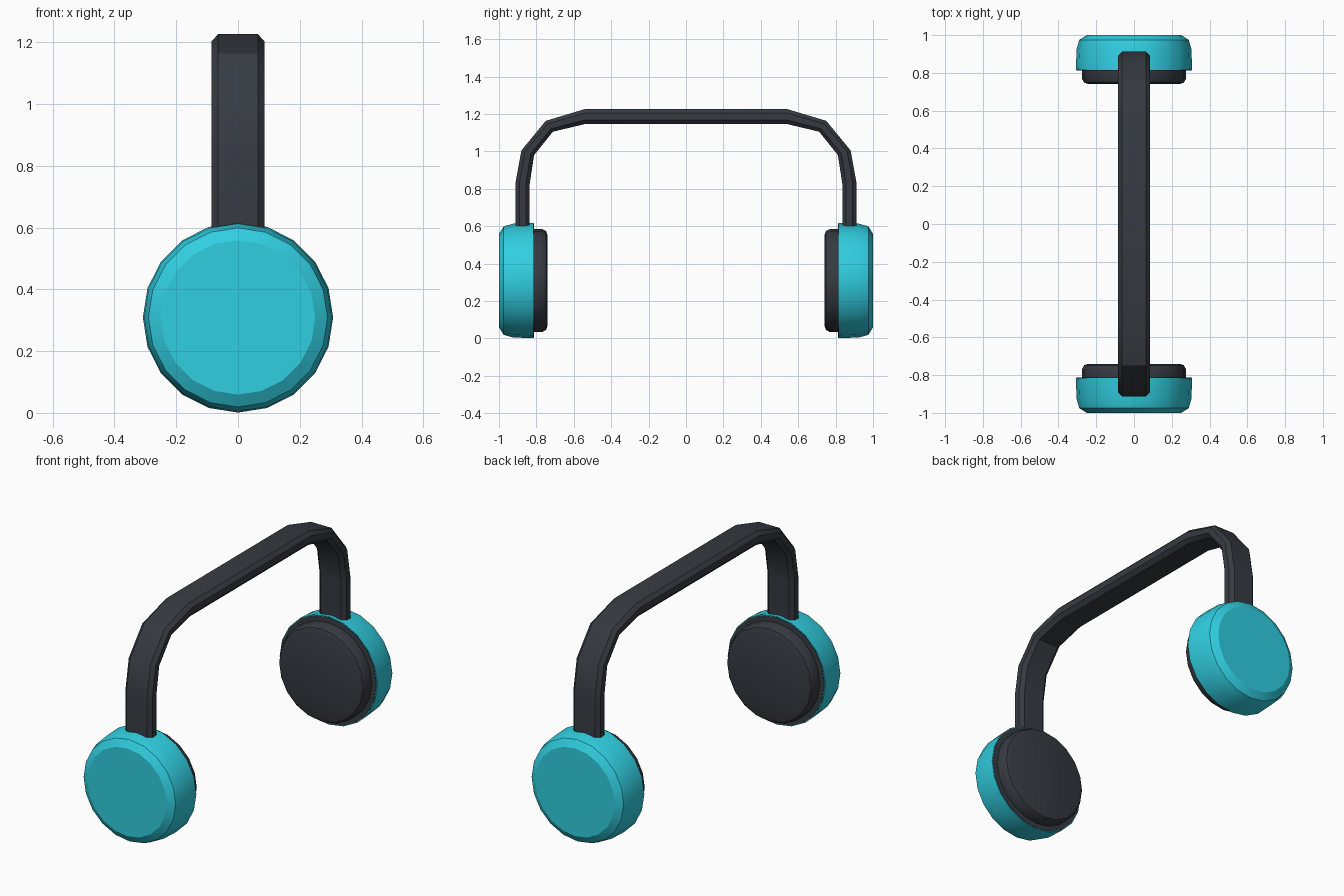
import bpy, bmesh, math

if "Cube" in bpy.data.objects:
    bpy.data.objects.remove(bpy.data.objects["Cube"])


def material(name, rgb):
    m = bpy.data.materials.new(name)
    m.diffuse_color = (*rgb, 1)
    m.use_nodes = True
    m.node_tree.nodes["Principled BSDF"].inputs["Base Color"].default_value = m.diffuse_color
    return m


teal = material("teal", (0.03, 0.62, 0.75))
charcoal = material("charcoal", (0.037, 0.044, 0.054))


def finish(name, bm, mat):
    bmesh.ops.recalc_face_normals(bm, faces=bm.faces[:])
    me = bpy.data.meshes.new(name)
    bm.to_mesh(me)
    bm.free()
    me.materials.append(mat)
    ob = bpy.data.objects.new(name, me)
    bpy.context.collection.objects.link(ob)
    bpy.ops.object.select_all(action='DESELECT')
    ob.select_set(True)
    bpy.context.view_layer.objects.active = ob
    bpy.ops.object.shade_smooth_by_angle(angle=math.radians(32))
    return ob


def loft(name, rings, mat):
    """Skin closed rings of points and cap both ends."""
    bm = bmesh.new()
    vs = [[bm.verts.new(p) for p in ring] for ring in rings]
    n = len(vs[0])
    for a, b in zip(vs, vs[1:]):
        for i in range(n):
            j = (i + 1) % n
            bm.faces.new((a[i], a[j], b[j], b[i]))
    bm.faces.new(vs[0])
    bm.faces.new(vs[-1])
    return finish(name, bm, mat)


def disc(name, profile, side, mat, n=20, zc=0.309):
    """Turn an (r, y) profile around the ear axis."""
    rings = [[(r * math.sin(2 * math.pi * i / n), side * y,
               zc + r * math.cos(2 * math.pi * i / n)) for i in range(n)]
             for r, y in profile]
    return loft(name, rings, mat)


# Ear cups and cushions
cup = [(0.25, 1.0), (0.29, 0.975), (0.304, 0.925), (0.308, 0.815)]
pad = [(0.304, 0.84), (0.304, 0.813), (0.275, 0.812), (0.275, 0.768),
       (0.264, 0.748), (0.24, 0.74)]
for label, side in (("front", -1), ("back", 1)):
    disc(label + "_ear_cup", cup, side, teal)
    disc(label + "_ear_cushion", pad, side, charcoal)

# Headband: outer and inner (y, z) outline, mirrored over the top
outer = [(0.912, 0.52), (0.912, 0.83), (0.88, 1.005), (0.75, 1.163), (0.54, 1.226)]
inner = [(0.836, 0.52), (0.836, 0.825), (0.812, 0.98), (0.712, 1.105), (0.54, 1.146)]
pairs = list(zip(outer, inner))
pairs = pairs + [((-o[0], o[1]), (-i[0], i[1])) for o, i in reversed(pairs)]
# chamfered cross-section: (x, fraction from outer to inner)
section = [(-0.064, 0), (0.064, 0), (0.085, 0.27), (0.085, 0.73),
           (0.064, 1), (-0.064, 1), (-0.085, 0.73), (-0.085, 0.27)]
loft("headband",
     [[(x, o[0] + (i[0] - o[0]) * t, o[1] + (i[1] - o[1]) * t) for x, t in section]
      for o, i in pairs], charcoal)
